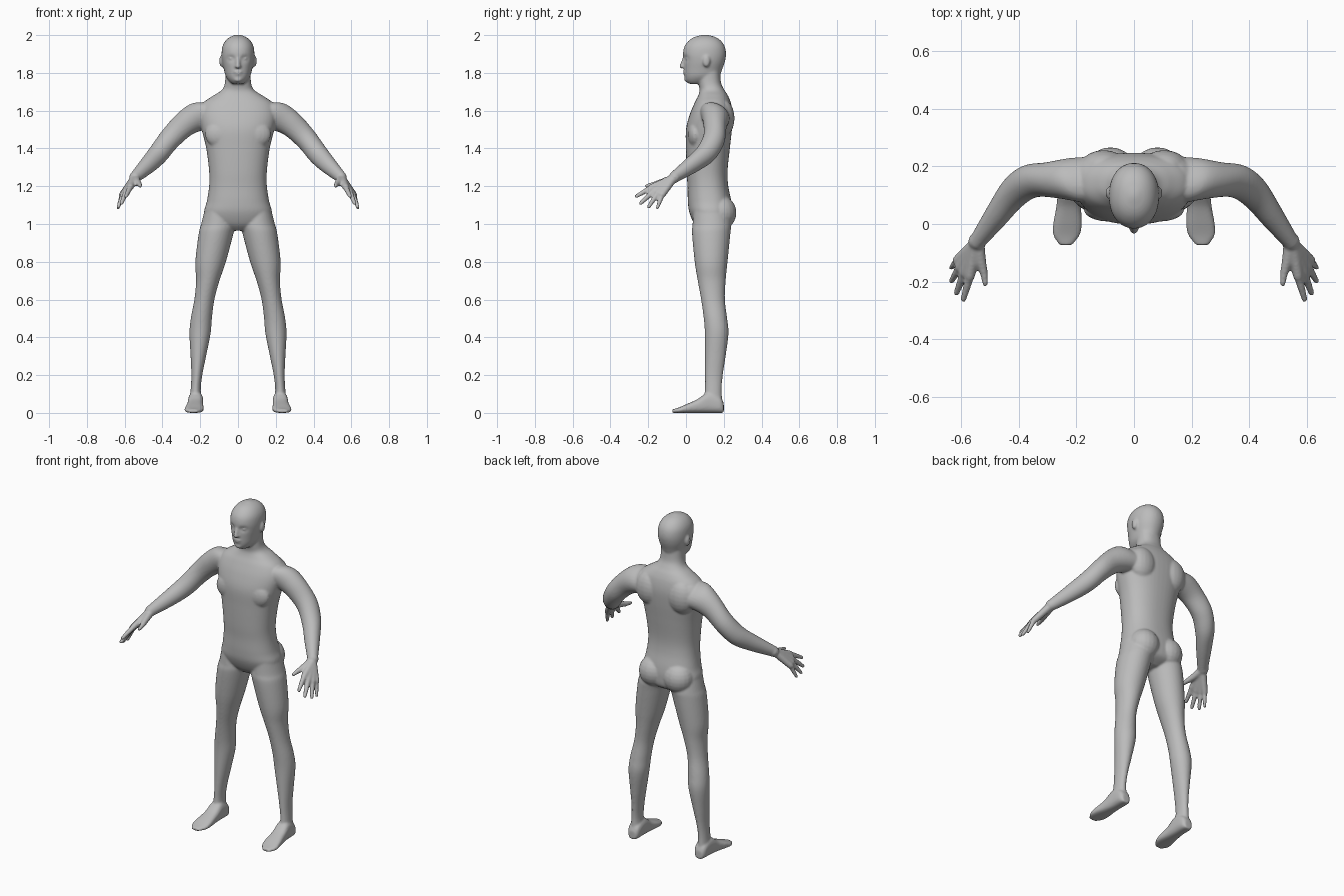
import bpy, bmesh, math
from mathutils import Vector

skin = bpy.data.materials.new("grey skin")
skin.diffuse_color = (0.5, 0.5, 0.5, 1)
bm = bmesh.new()


def smooth_rows(rows, n=5):
    """Catmull-Rom interpolation of a short table of rows."""
    out = []
    for i in range(len(rows) - 1):
        a, b, c, d = (rows[max(0, min(len(rows) - 1, i + k))] for k in (-1, 0, 1, 2))
        for s in range(n):
            t = s / n
            out.append([0.5 * (2 * q + (r - p) * t + (2 * p - 5 * q + 4 * r - w) * t * t
                               + (3 * q - p - 3 * r + w) * t ** 3) for p, q, r, w in zip(a, b, c, d)])
    return out + [list(rows[-1])]


def loft(rings, u, v, power=2.0, seg=32, shape=None):
    """Closed skin over rings (x, y, z, radius_u, radius_v)."""
    u, v = Vector(u), Vector(v)
    loops = []
    for x, y, z, ru, rv in rings:
        loop = []
        for k in range(seg):
            a = math.tau * k / seg
            c, s = math.cos(a), math.sin(a)
            p = Vector((x, y, z)) + u * ru * math.copysign(abs(c) ** (2 / power), c) \
                + v * rv * math.copysign(abs(s) ** (2 / power), s)
            loop.append(bm.verts.new(shape(p) if shape else p))
        loops.append(loop)
    faces = [bm.faces.new((a[k], a[(k + 1) % seg], b[(k + 1) % seg], b[k]))
             for a, b in zip(loops, loops[1:]) for k in range(seg)]
    faces += [bm.faces.new(loops[0][::-1]), bm.faces.new(loops[-1])]
    bmesh.ops.recalc_face_normals(bm, faces=faces)


def upright(rows, **kw):
    """Stack of horizontal sections (z, centre x, half width, front y, back y)."""
    loft([(cx, (f + b) / 2, z, hw, (b - f) / 2) for z, cx, hw, f, b in smooth_rows(rows)],
         (1, 0, 0), (0, 1, 0), **kw)


def tube(points, seg=16):
    """Round limb along points (x, y, z, radius), with rounded ends."""
    pts = smooth_rows(points)
    d = (Vector(pts[-1][:3]) - Vector(pts[0][:3])).normalized()
    u = d.cross(Vector((0, 0, 1))).normalized()
    loft([(*p[:3], p[3], p[3]) for p in pts], u, d.cross(u), seg=seg)
    for p in (pts[0], pts[-1]):
        ball(p[:3], (p[3],) * 3)


def ball(centre, radii):
    res = bmesh.ops.create_uvsphere(bm, u_segments=20, v_segments=12, radius=1)
    for vert in res["verts"]:
        vert.co = Vector(centre) + Vector(r * c for r, c in zip(radii, vert.co))


# torso and neck
upright([(0.965, 0, 0.05, 0.08, 0.18), (1.0, 0, 0.16, 0.045, 0.235), (1.06, 0, 0.18, 0.018, 0.245),
         (1.12, 0, 0.165, 0.01, 0.24), (1.2, 0, 0.153, 0.008, 0.224), (1.28, 0, 0.153, 0.003, 0.22),
         (1.4, 0, 0.168, 0.0, 0.232), (1.5, 0, 0.192, 0.0, 0.243), (1.58, 0, 0.205, 0.02, 0.247),
         (1.64, 0, 0.185, 0.045, 0.238), (1.68, 0, 0.13, 0.065, 0.222), (1.71, 0, 0.085, 0.072, 0.203),
         (1.75, 0, 0.069, 0.065, 0.185), (1.83, 0, 0.066, 0.06, 0.18)], power=2.3, seg=48)


# head, with hollows at the eye sockets
def sockets(p):
    if p.y < 0.08:
        g = math.exp(-((abs(p.x) - 0.036) / 0.017) ** 2 - ((p.z - 1.876) / 0.013) ** 2)
        p.y += 0.014 * g
    return p


upright([(1.742, 0, 0.03, 0.015, 0.1), (1.76, 0, 0.05, -0.002, 0.15), (1.785, 0, 0.066, -0.008, 0.178),
         (1.82, 0, 0.075, -0.01, 0.192), (1.86, 0, 0.084, -0.012, 0.206), (1.9, 0, 0.087, -0.016, 0.212),
         (1.94, 0, 0.082, -0.008, 0.205), (1.97, 0, 0.066, 0.014, 0.185), (1.99, 0, 0.042, 0.045, 0.155),
         (2.002, 0, 0.01, 0.09, 0.11)], power=2.15, seg=64, shape=sockets)

# nose, lips and chin
tube([(0, -0.007, 1.885, 0.009), (0, -0.016, 1.855, 0.011), (0, -0.024, 1.835, 0.012)])
ball((0, -0.006, 1.806), (0.023, 0.011, 0.006))
ball((0, -0.004, 1.794), (0.02, 0.011, 0.006))
ball((0, 0.004, 1.765), (0.022, 0.014, 0.013))

for s in (-1, 1):
    # eyes, nostrils and ears
    ball((s * 0.035, 0.006, 1.876), (0.014, 0.009, 0.008))
    ball((s * 0.011, -0.014, 1.833), (0.008, 0.01, 0.007))
    ball((s * 0.088, 0.108, 1.862), (0.011, 0.02, 0.032))
    # chest, shoulder blades and buttocks
    ball((s * 0.085, 0.05, 1.475), (0.09, 0.042, 0.075))
    ball((s * 0.105, 0.195, 1.56), (0.085, 0.062, 0.1))
    ball((s * 0.082, 0.185, 1.06), (0.088, 0.082, 0.09))

    # leg
    upright([(1.08, s * 0.105, 0.07, 0.04, 0.22), (1.0, s * 0.105, 0.09, 0.035, 0.238),
             (0.95, s * 0.116, 0.092, 0.032, 0.235), (0.8, s * 0.145, 0.081, 0.046, 0.22),
             (0.7, s * 0.16, 0.062, 0.062, 0.21), (0.6, s * 0.178, 0.053, 0.08, 0.206),
             (0.5, s * 0.194, 0.056, 0.094, 0.218), (0.42, s * 0.201, 0.056, 0.1, 0.225),
             (0.3, s * 0.21, 0.041, 0.101, 0.21), (0.2, s * 0.218, 0.029, 0.101, 0.195),
             (0.12, s * 0.224, 0.027, 0.1, 0.189), (0.04, s * 0.224, 0.035, 0.09, 0.195)])

    # foot: (y, centre x, half width, height)
    foot = smooth_rows([(0.2, 0.223, 0.022, 0.05), (0.18, 0.223, 0.036, 0.085), (0.12, 0.224, 0.04, 0.11),
                        (0.06, 0.227, 0.043, 0.072), (0.0, 0.231, 0.05, 0.045), (-0.04, 0.235, 0.046, 0.028),
                        (-0.073, 0.237, 0.022, 0.018)])
    loft([(s * cx, y, h / 2, hw, h / 2) for y, cx, hw, h in foot], (1, 0, 0), (0, 0, 1), power=2.7)

    # arm
    tube([(s * 0.13, 0.155, 1.575, 0.085), (s * 0.2, 0.152, 1.57, 0.083), (s * 0.28, 0.152, 1.53, 0.068),
          (s * 0.36, 0.148, 1.452, 0.06), (s * 0.42, 0.107, 1.375, 0.056), (s * 0.475, 0.035, 1.315, 0.047),
          (s * 0.545, -0.06, 1.248, 0.031)], seg=28)

    # palm and fingers: knuckle, tip, radius
    for knuckle, tip, r in (((0.57, -0.18, 1.195), (0.593, -0.262, 1.147), 0.0125),
                            ((0.59, -0.17, 1.175), (0.617, -0.24, 1.11), 0.0125),
                            ((0.605, -0.15, 1.162), (0.634, -0.198, 1.09), 0.012),
                            ((0.613, -0.126, 1.155), (0.635, -0.152, 1.085), 0.011)):
        k, t = Vector((s * knuckle[0], *knuckle[1:])), Vector((s * tip[0], *tip[1:]))
        tube([(s * 0.55, -0.068, 1.24, 0.022), (*k, 0.018)])
        tube([(*k, r + 0.003), (*k.lerp(t, 0.5), r + 0.001), (*t, r - 0.002)])
    # thumb
    tube([(s * 0.54, -0.075, 1.238, 0.022), (s * 0.533, -0.125, 1.222, 0.019),
          (s * 0.522, -0.17, 1.21, 0.014), (s * 0.517, -0.208, 1.202, 0.01)])

# fuse every part into one smooth body
mesh = bpy.data.meshes.new("body")
bm.to_mesh(mesh)
bm.free()
mesh.materials.append(skin)
body = bpy.data.objects.new("body", mesh)
bpy.context.collection.objects.link(body)
fuse = body.modifiers.new("fuse", 'REMESH')
fuse.mode, fuse.voxel_size, fuse.use_smooth_shade = 'VOXEL', 0.006, True
soften = body.modifiers.new("soften", 'SMOOTH')
soften.factor, soften.iterations = 0.5, 6
